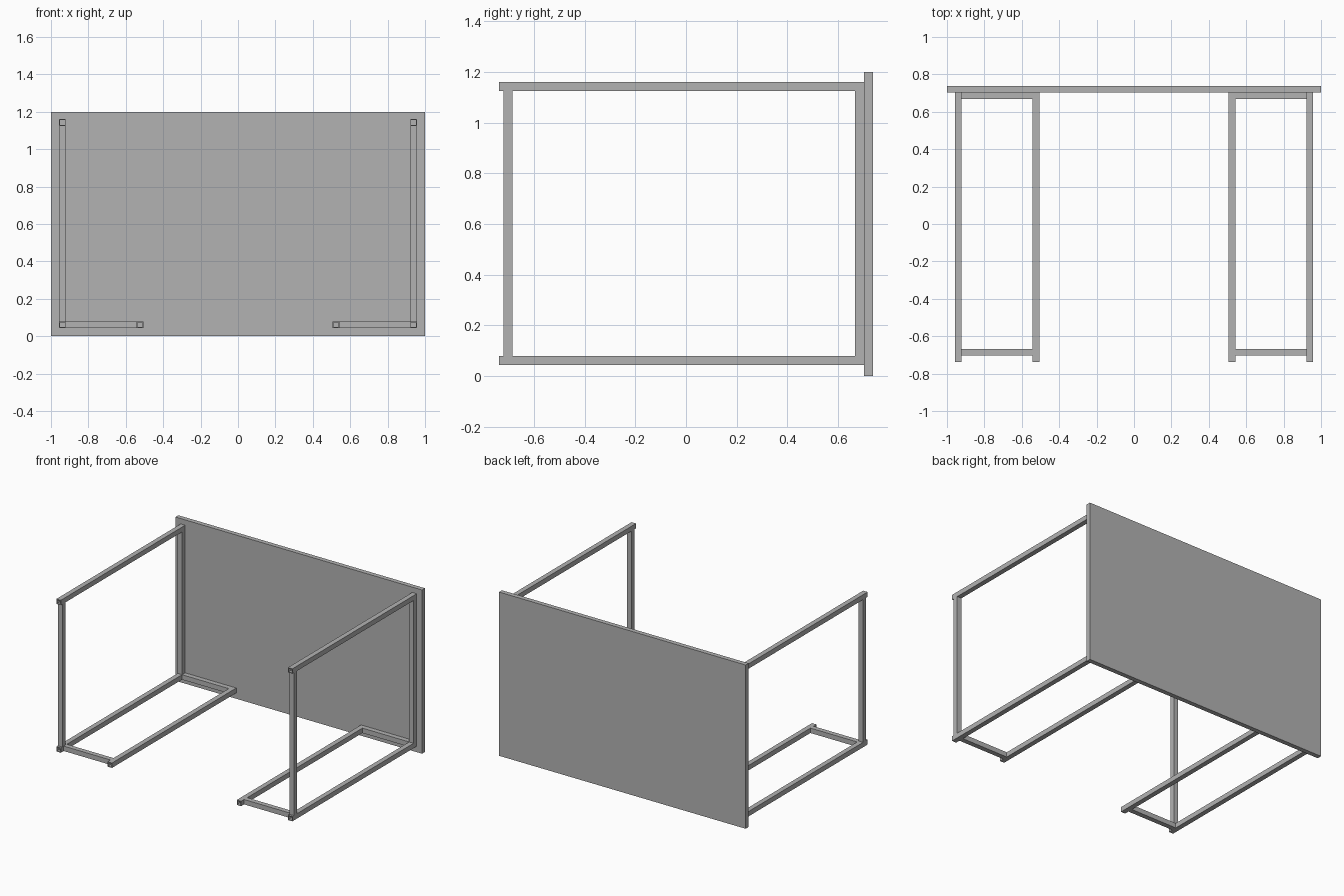
import bpy, bmesh
from mathutils import Vector

cube = bpy.data.objects.get("Cube")
if cube:
    bpy.data.objects.remove(cube, do_unlink=True)

grey = bpy.data.materials.new("plain grey")
grey.use_nodes = True
colour = (0.45, 0.45, 0.45, 1)
grey.diffuse_color = colour
grey.node_tree.nodes["Principled BSDF"].inputs["Base Color"].default_value = colour


def box(name, low, high, open_axis=None):
    """Box between two corners; with open_axis it becomes a hollow tube."""
    low, high = Vector(low), Vector(high)
    bm = bmesh.new()
    bmesh.ops.create_cube(bm, size=1)
    if open_axis is not None:
        ends = [f for f in bm.faces if abs(f.normal[open_axis]) > 0.5]
        bmesh.ops.delete(bm, geom=ends, context="FACES")
    bmesh.ops.scale(bm, vec=high - low, verts=bm.verts)
    mesh = bpy.data.meshes.new(name)
    bm.to_mesh(mesh)
    bm.free()
    mesh.materials.append(grey)
    obj = bpy.data.objects.new(name, mesh)
    obj.location = (low + high) / 2
    bpy.context.collection.objects.link(obj)
    if open_axis is not None:
        wall = obj.modifiers.new("tube wall", "SOLIDIFY")
        wall.thickness = 0.005
        wall.offset = -1
        wall.use_even_offset = True
    return obj


T = 0.036                    # tube width
FRONT, BACK = -0.737, 0.703  # rail ends
LOW, HIGH = 0.043, 1.125     # undersides of the rails
OUTER, INNER = 0.921, 0.506  # nearer sides of the rails

# Upright back panel
box("back_panel", (-1, BACK, 0), (1, 0.737, 1.2))

# Two mirrored side frames
for side, s in (("left", 1), ("right", -1)):
    def tube(part, x, y, z, axis):
        xs = sorted(s * v for v in x)
        box(f"{side}_{part}", (xs[0], y[0], z[0]), (xs[1], y[1], z[1]), axis)

    outer_x, inner_x = (OUTER, OUTER + T), (INNER, INNER + T)
    low_z, high_z = (LOW, LOW + T), (HIGH, HIGH + T)

    # Long rails
    tube("bottom_outer_rail", outer_x, (FRONT, BACK), low_z, 1)
    tube("bottom_inner_rail", inner_x, (FRONT, BACK), low_z, 1)
    tube("top_rail", outer_x, (FRONT, BACK), high_z, 1)

    # Posts
    for part, y in (("front_post", -0.72), ("back_post", BACK - T)):
        tube(part, outer_x, (y, y + T), (LOW + T, HIGH), 2)

    # Floor crossbars
    for part, y in (("front_crossbar", -0.703), ("back_crossbar", BACK - T)):
        tube(part, (INNER + T, OUTER), (y, y + T), low_z, 0)
